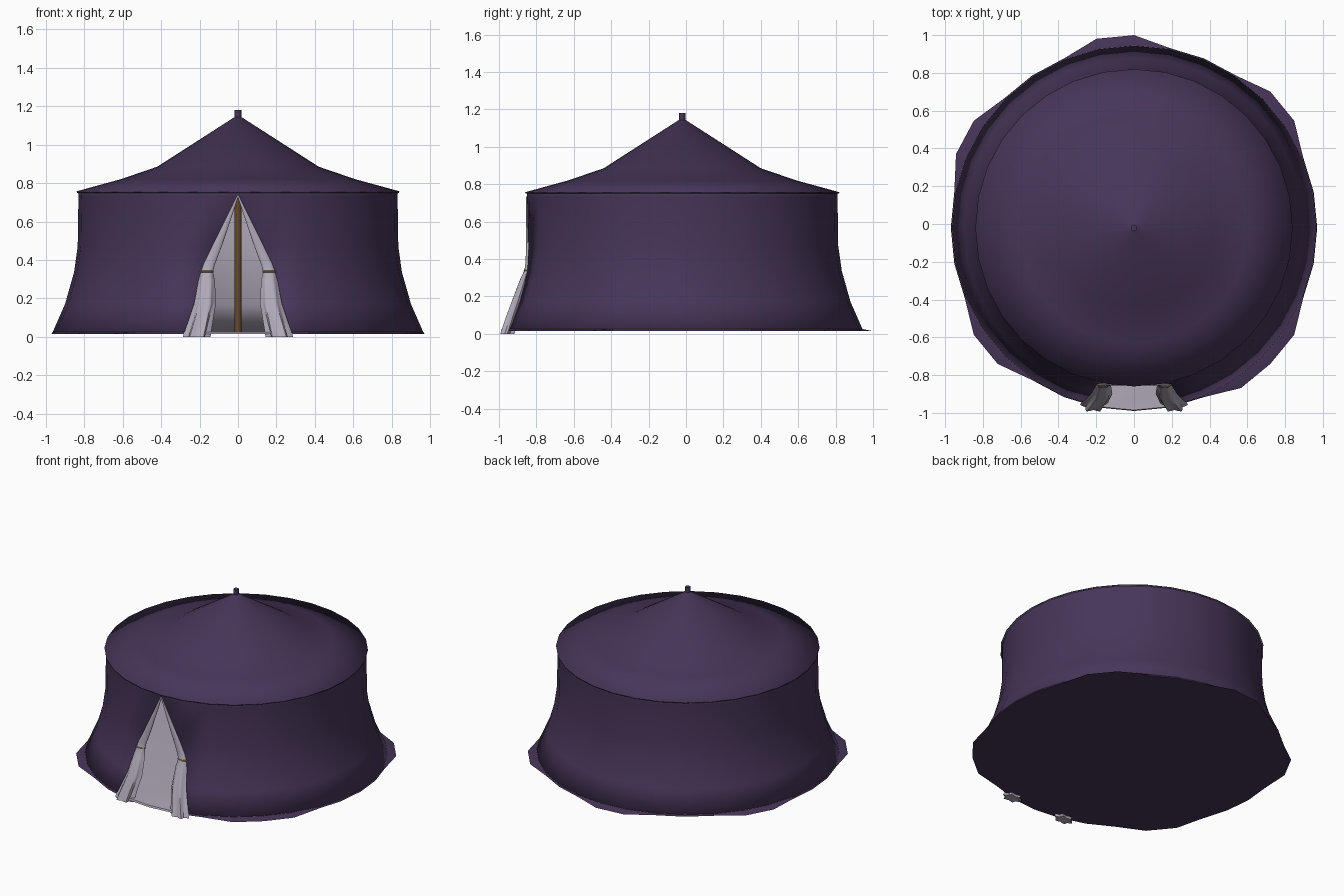
import bpy
from math import pi, sin, cos, asin

if "Cube" in bpy.data.objects:
    bpy.data.objects.remove(bpy.data.objects["Cube"])

N = 32      # sides of the tent
CY = -0.02  # y of the tent axis


def material(name, rgb):
    m = bpy.data.materials.new(name)
    m.diffuse_color = (*rgb, 1)
    m.use_nodes = True
    m.node_tree.nodes["Principled BSDF"].inputs["Base Color"].default_value = m.diffuse_color
    return m


PURPLE = material("purple_canvas", (0.062, 0.036, 0.098))
LINING = material("pale_lining", (0.44, 0.40, 0.49))
WOOD = material("wood", (0.13, 0.068, 0.025))
GOLD = material("gold_cord", (0.36, 0.22, 0.05))


def smooth(ob, angle=35):
    bpy.ops.object.select_all(action='DESELECT')
    ob.select_set(True)
    bpy.context.view_layer.objects.active = ob
    bpy.ops.object.shade_smooth_by_angle(angle=angle * pi / 180)


def make(name, verts, faces, mats):
    me = bpy.data.meshes.new(name)
    me.from_pydata(verts, [], faces)
    for m in mats:
        me.materials.append(m)
    ob = bpy.data.objects.new(name, me)
    bpy.context.collection.objects.link(ob)
    return ob


def line(ob, thickness):
    """Give a canvas sheet a pale inner lining."""
    mod = ob.modifiers.new("lining", 'SOLIDIFY')
    mod.thickness = thickness
    mod.offset = -1
    mod.material_offset = 1


def polar(r, a, z):
    return (r * sin(a), CY - r * cos(a), z)  # a = 0 is the front


def band(j, k):
    """Quad between ring j and j + 1 at column k."""
    b, t, n = j * N, (j + 1) * N, (k + 1) % N
    return (b + k, b + n, t + n, t + k)


STEP = 2 * pi / N

# Wall: flared rings; the columns beside the front close in to form the door
profile = [(0.965, 0.022), (0.90, 0.17), (0.853, 0.335), (0.834, 0.47),
           (0.83, 0.735), (0.832, 0.757)]
verts = []
for r, z in profile:
    for k in range(N):
        a = k * STEP
        if z == 0.47 and k in (1, N - 1):
            a = asin(0.113 / r) * (1 if k == 1 else -1)
        verts.append(polar(r, a, z))
faces = [band(j, k) for j in range(5) for k in range(N)
         if j == 4 or k not in (0, N - 1)]
faces += [(3 * N + 1, 4 * N + 1, 4 * N), (4 * N - 1, 4 * N, 5 * N - 1)]
wall = make("tent_wall", verts, faces, [PURPLE, LINING])
loose = [j * N for j in range(4)]
import bmesh
bm = bmesh.new()
bm.from_mesh(wall.data)
bm.verts.ensure_lookup_table()
bmesh.ops.delete(bm, geom=[bm.verts[i] for i in loose], context='VERTS')
bm.to_mesh(wall.data)
bm.free()
smooth(wall)
line(wall, 0.01)

# Roof: swept cone with a concave slope
verts = [polar(r, k * STEP, z)
         for r, z in [(0.84, 0.757), (0.61, 0.82), (0.42, 0.885), (0.012, 1.147)]
         for k in range(N)]
faces = [band(j, k) for j in range(3) for k in range(N)]
faces.append(tuple(range(3 * N, 4 * N)))
roof = make("tent_roof", verts, faces, [PURPLE, LINING])
smooth(roof)
line(roof, 0.008)

# Ground sheet: uneven hem spread on the ground, pale floor on top
spread = {3, 4, 5, 11, 12, 16, 17, 21, 22, 27, 28}
verts = [polar(1.02 if k in spread else 0.97, k * STEP, 0.014) for k in range(N)]
verts += [polar(0.965, k * STEP, 0.025) for k in range(N)]
faces = [band(0, k) for k in range(N)]
faces += [tuple(range(N))[::-1], tuple(range(N, 2 * N))]
floor = make("ground_sheet", verts, faces, [PURPLE, LINING])
for i in (0, N - 1, N + 1):
    floor.data.polygons[i].material_index = 1
smooth(floor)


# Centre pole and its tip above the roof
def pole(name, r, z0, z1, mat):
    bpy.ops.mesh.primitive_cylinder_add(vertices=12, radius=r, depth=z1 - z0,
                                        location=(0, CY, (z0 + z1) / 2))
    ob = bpy.context.object
    ob.name = name
    ob.data.materials.append(mat)
    smooth(ob)


pole("centre_pole", 0.018, 0.025, 1.13, WOOD)
pole("pole_tip", 0.017, 1.12, 1.18, PURPLE)

# Door curtains: (z, centre x, centre y, half width, half depth, pleat depth)
rows = [(0.0, 0.215, -0.955, 0.060, 0.036, 0.20),
        (0.08, 0.195, -0.930, 0.056, 0.036, 0.16),
        (0.17, 0.172, -0.900, 0.051, 0.034, 0.12),
        (0.29, 0.163, -0.863, 0.040, 0.025, 0.08),
        (0.34, 0.162, -0.848, 0.031, 0.016, 0.0),
        (0.38, 0.149, -0.846, 0.030, 0.012, 0.0),
        (0.47, 0.110, -0.846, 0.025, 0.009, 0.0),
        (0.60, 0.056, -0.849, 0.015, 0.007, 0.0),
        (0.735, 0.0, -0.851, 0.004, 0.004, 0.0)]
M = 24
for side, s in (("left", -1), ("right", 1)):
    verts = []
    for z, cx, cy, rx, ry, p in rows:
        for i in range(M):
            a = 2 * pi * i / M
            w = 1 + p * cos(6 * a)
            verts.append((s * (cx + rx * w * cos(a)), cy + ry * w * sin(a), z))
    faces = [(j * M + i, j * M + (i + 1) % M, (j + 1) * M + (i + 1) % M, (j + 1) * M + i)
             for j in range(len(rows) - 1) for i in range(M)]
    faces += [tuple(range(M))[::-1], tuple(range((len(rows) - 1) * M, len(rows) * M))]
    if s < 0:
        faces = [f[::-1] for f in faces]
    smooth(make(side + "_curtain", verts, faces, [LINING]), 50)

    # Cord tying the curtain back
    bpy.ops.mesh.primitive_torus_add(location=(s * 0.162, -0.848, 0.34), major_radius=0.031,
                                     minor_radius=0.005, major_segments=24, minor_segments=8)
    cord = bpy.context.object
    cord.name = side + "_curtain_tie"
    cord.scale.y = 0.55
    cord.data.materials.append(GOLD)
    smooth(cord)
